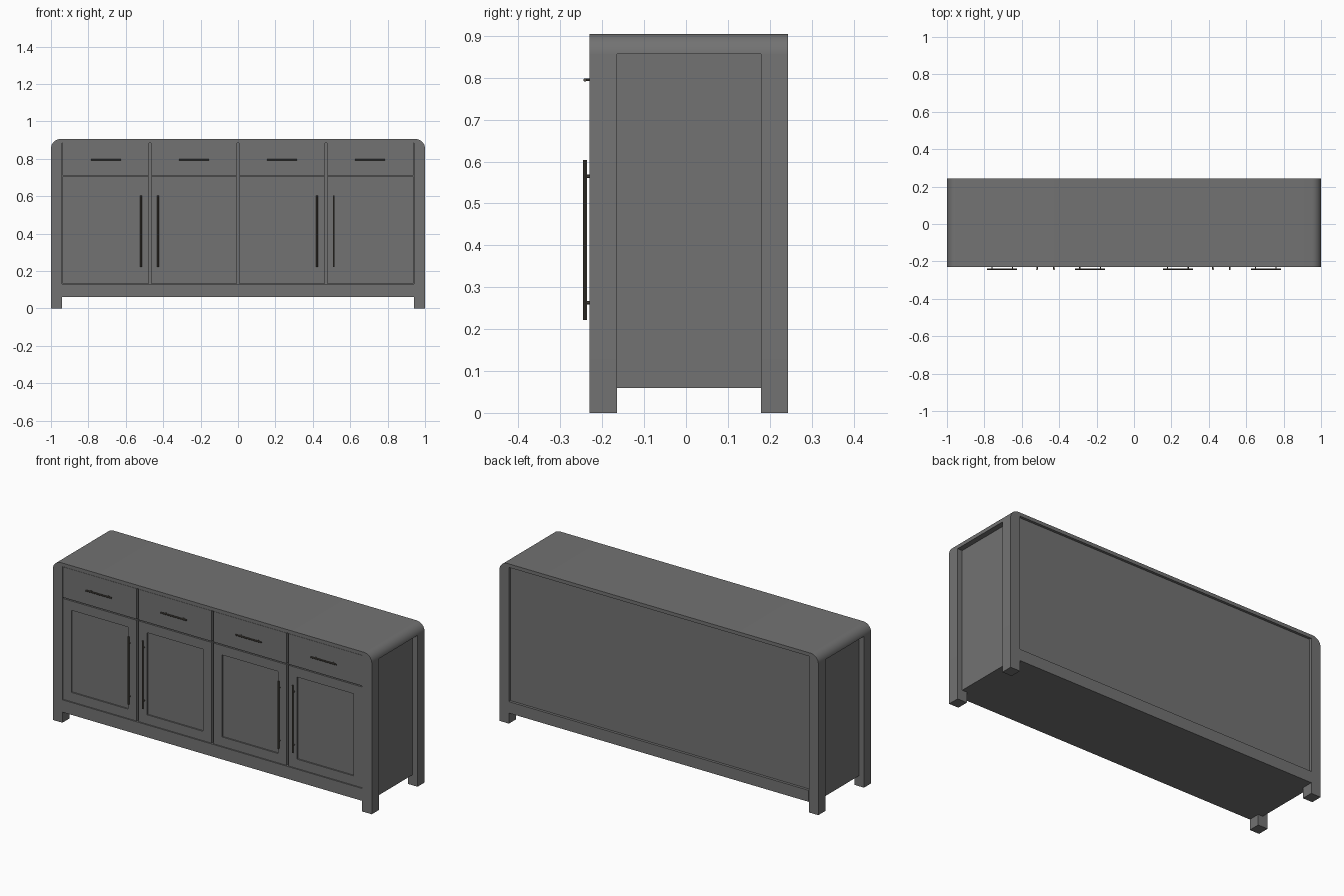
import bpy, bmesh, math
from mathutils import Vector

cube = bpy.data.objects.get("Cube")
if cube:
    bpy.data.objects.remove(cube, do_unlink=True)


def material(name, rgb):
    m = bpy.data.materials.new(name)
    m.use_nodes = True
    m.diffuse_color = (*rgb, 1)
    m.node_tree.nodes["Principled BSDF"].inputs["Base Color"].default_value = (*rgb, 1)
    return m


GREY = material("grey wood", (0.17, 0.17, 0.17))
METAL = material("dark metal", (0.09, 0.08, 0.065))

FRONT, BACK = -0.23, 0.243
HEIGHT, INNER, RADIUS = 0.905, 0.94, 0.05


def finish(name, bm, mat):
    bmesh.ops.recalc_face_normals(bm, faces=bm.faces)
    mesh = bpy.data.meshes.new(name)
    bm.to_mesh(mesh)
    bm.free()
    mesh.materials.append(mat)
    obj = bpy.data.objects.new(name, mesh)
    bpy.context.collection.objects.link(obj)
    return obj


def add_box(bm, lo, hi):
    lo, hi = Vector(lo), Vector(hi)
    verts = bmesh.ops.create_cube(bm, size=1)["verts"]
    for v in verts:
        v.co = (lo + hi) / 2 + v.co * (hi - lo)


def box(name, lo, hi, mat=GREY, panel=0):
    bm = bmesh.new()
    add_box(bm, lo, hi)
    if panel:  # sunken panel framed by rails and stiles
        bm.normal_update()
        face = min(bm.faces, key=lambda f: f.calc_center_median().y)
        bmesh.ops.inset_region(bm, faces=[face], thickness=panel)
        inner = bmesh.ops.inset_region(bm, faces=[face], thickness=0.0005)
        for v in face.verts:
            v.co.y += 0.007
    return finish(name, bm, mat)


def rod(bm, a, b, radius):
    a, b = Vector(a), Vector(b)
    verts = bmesh.ops.create_cone(bm, cap_ends=True, segments=10, radius1=radius,
                                  radius2=radius, depth=(b - a).length)["verts"]
    turn = (b - a).to_track_quat("Z", "Y")
    for v in verts:
        v.co = (a + b) / 2 + turn @ v.co


# Frame: rounded arch profile extruded through the depth
half = [(INNER, 0.885), (INNER, 0), (1, 0)]
for i in range(9):
    t = math.radians(90 * i / 8)
    half.append((1 - RADIUS + RADIUS * math.cos(t), HEIGHT - RADIUS + RADIUS * math.sin(t)))
outline = half + [(-x, z) for x, z in reversed(half)]
bm = bmesh.new()
face = bm.faces.new([bm.verts.new((x, FRONT, z)) for x, z in outline])
moved = bmesh.ops.extrude_face_region(bm, geom=[face])["geom"]
for v in moved:
    if isinstance(v, bmesh.types.BMVert):
        v.co.y = BACK
frame = finish("frame", bm, GREY)

# Openings in the sides leave four legs
bm = bmesh.new()
for s in (-1, 1):
    add_box(bm, (s * 1.03 - 0.12, -0.165, -0.1), (s * 1.03 + 0.12, 0.179, 0.857))
cutter = finish("side_cutter", bm, GREY)
cutter.hide_render = True
mod = frame.modifiers.new("side openings", "BOOLEAN")
mod.operation, mod.solver, mod.object = "DIFFERENCE", "EXACT", cutter
bpy.context.view_layer.objects.active = frame
frame.select_set(True)
bpy.ops.object.modifier_apply(modifier=mod.name)
bpy.data.objects.remove(cutter, do_unlink=True)
bpy.ops.object.shade_smooth_by_angle(angle=math.radians(30))
frame.select_set(False)

# Carcass, side panels and rails
box("carcass", (-INNER, -0.208, 0.06), (INNER, 0.229, 0.885))
for side, s in (("left", 1), ("right", -1)):
    box(side + "_side_panel", (s * 0.955 - 0.015, -0.165, 0.06), (s * 0.955 + 0.015, 0.179, 0.857))
box("front_bottom_rail", (-INNER, FRONT, 0.06), (INNER, -0.2, 0.13))
box("back_bottom_rail", (-INNER, 0.22, 0.06), (INNER, 0.244, 0.125))

# Four bays, each with a drawer above a door
BAY = 2 * INNER / 4
for i in range(4):
    x0 = -INNER + i * BAY
    lo, hi = x0 + (0.006 if i else 0.002), x0 + BAY - (0.006 if i < 3 else 0.002)
    mid = x0 + BAY / 2
    box(f"drawer_{i + 1}", (lo, -0.228, 0.71), (hi, -0.205, 0.883))
    box(f"door_{i + 1}", (lo, -0.228, 0.133), (hi, -0.205, 0.704), panel=0.075)

    # Drawer pull
    bm = bmesh.new()
    rod(bm, (mid - 0.08, -0.241, 0.795), (mid + 0.08, -0.241, 0.795), 0.004)
    for dx in (-0.055, 0.055):
        rod(bm, (mid + dx, -0.241, 0.795), (mid + dx, -0.226, 0.795), 0.003)
    finish(f"drawer_handle_{i + 1}", bm, METAL)

    # Long door pull beside the meeting edge of each pair
    hx = hi - 0.042 if i % 2 == 0 else lo + 0.036
    bm = bmesh.new()
    rod(bm, (hx, -0.241, 0.222), (hx, -0.241, 0.604), 0.005)
    for z in (0.263, 0.565):
        rod(bm, (hx, -0.241, z), (hx, -0.226, z), 0.004)
    finish(f"door_handle_{i + 1}", bm, METAL)
